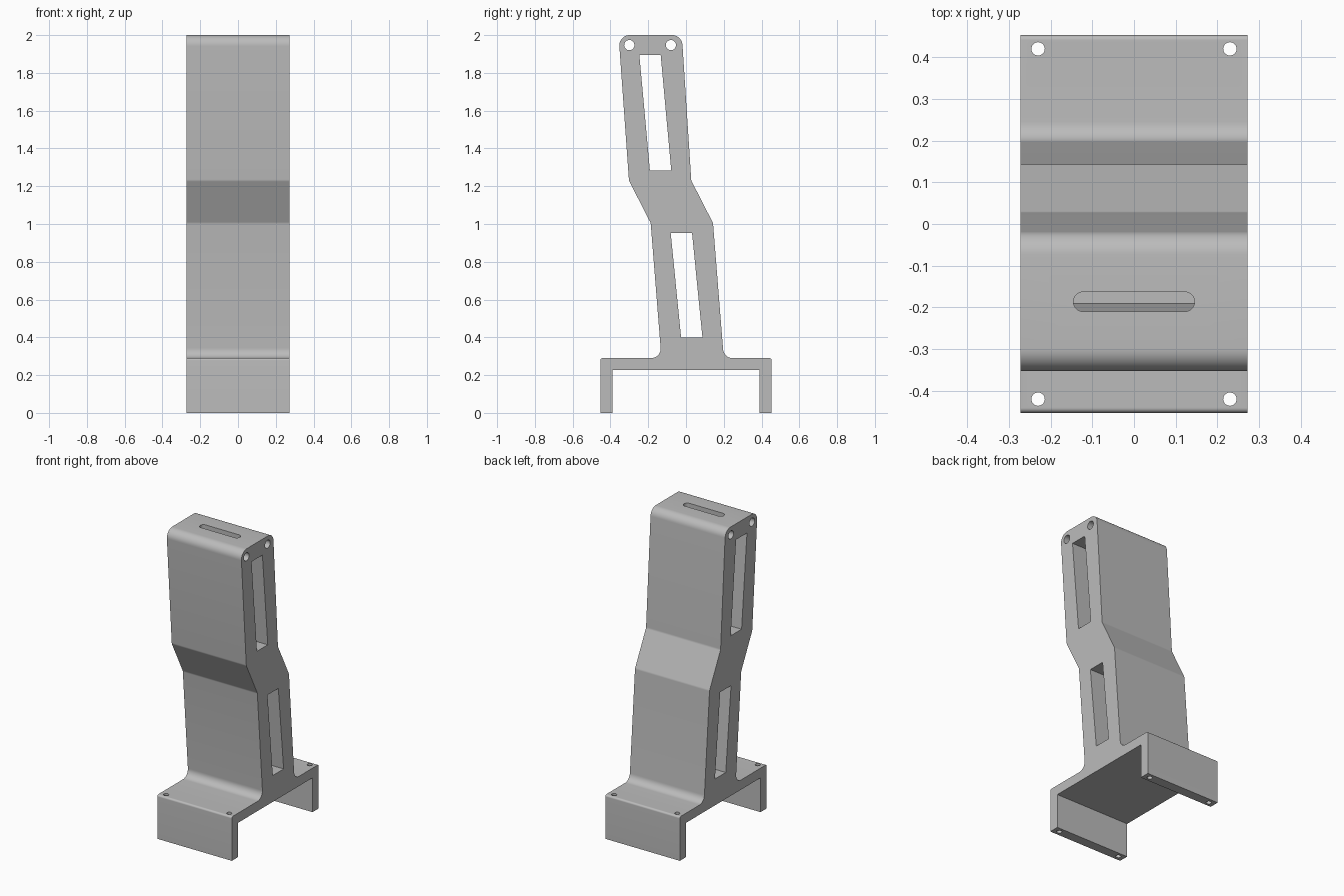
import bpy, bmesh, math
from mathutils import Vector

cube = bpy.data.objects.get("Cube")
if cube:
    bpy.data.objects.remove(cube, do_unlink=True)

HALF_W = 0.272

grey = bpy.data.materials.new("plain grey")
grey.use_nodes = True
grey.diffuse_color = (0.5, 0.5, 0.5, 1)
grey.node_tree.nodes["Principled BSDF"].inputs["Base Color"].default_value = (0.5, 0.5, 0.5, 1)


def fillet(points, steps=10):
    """Round each (a, b, radius) corner of a closed outline."""
    out = []
    for i, (a, b, r) in enumerate(points):
        p = Vector((a, b))
        if r == 0:
            out.append(p)
            continue
        d1 = (Vector(points[i - 1][:2]) - p).normalized()
        d2 = (Vector(points[(i + 1) % len(points)][:2]) - p).normalized()
        half = d1.angle(d2) / 2
        centre = p + (d1 + d2).normalized() * r / math.sin(half)
        start = p + d1 * r / math.tan(half) - centre
        end = p + d2 * r / math.tan(half) - centre
        sweep = math.pi - 2 * half
        for k in range(steps + 1):
            t = k / steps
            v = start * math.sin((1 - t) * sweep) + end * math.sin(t * sweep)
            out.append(centre + v / math.sin(sweep))
    return out


def circle(a, b, r, n=32):
    return [(a + r * math.cos(math.tau * i / n), b + r * math.sin(math.tau * i / n))
            for i in range(n)]


def prism(name, outline, axis, low, high):
    """Extrude an outline along x (outline in y, z) or along z (outline in x, y)."""
    bm = bmesh.new()
    place = (lambda a, b: (low, a, b)) if axis == "x" else (lambda a, b: (a, b, low))
    face = bm.faces.new([bm.verts.new(place(a, b)) for a, b in outline])
    grown = bmesh.ops.extrude_face_region(bm, geom=[face])["geom"]
    offset = (high - low, 0, 0) if axis == "x" else (0, 0, high - low)
    bmesh.ops.translate(bm, vec=offset,
                        verts=[g for g in grown if isinstance(g, bmesh.types.BMVert)])
    bmesh.ops.recalc_face_normals(bm, faces=bm.faces)
    mesh = bpy.data.meshes.new(name)
    bm.to_mesh(mesh)
    bm.free()
    mesh.materials.append(grey)
    obj = bpy.data.objects.new(name, mesh)
    bpy.context.collection.objects.link(obj)
    return obj


# Side profile: straddling base, leaning post with a kink, rounded top
profile = [
    (-0.453, 0, 0), (-0.388, 0, 0), (-0.388, 0.226, 0), (0.388, 0.226, 0),
    (0.388, 0, 0), (0.453, 0, 0), (0.453, 0.29, 0.012), (0.2, 0.29, 0.05),
    (0.143, 1.005, 0.03), (0.028, 1.23, 0.03), (-0.022, 2.0, 0.055),
    (-0.357, 2.0, 0.055), (-0.302, 1.23, 0.03), (-0.187, 1.005, 0.03),
    (-0.13, 0.29, 0.05), (-0.453, 0.29, 0.012),
]
stand = prism("bracket_stand", fillet(profile), "x", -HALF_W, HALF_W)

# Windows and pin holes through the sides
side_holes = [
    [(-0.247, 1.895), (-0.134, 1.895), (-0.078, 1.282), (-0.191, 1.282)],
    [(-0.081, 0.952), (0.032, 0.952), (0.087, 0.4), (-0.026, 0.4)],
    circle(-0.3, 1.947, 0.027),
    circle(-0.08, 1.947, 0.027),
]
cutters = [prism("side_cutter", o, "x", -0.4, 0.4) for o in side_holes]

# Screw holes down through the legs
for x in (-0.23, 0.23):
    for y in (-0.42, 0.42):
        cutters.append(prism("screw_cutter", circle(x, y, 0.016), "z", -0.1, 0.4))

# Rounded slot from the top into the upper window
slot = fillet([(-0.145, -0.21, 0.0232), (0.145, -0.21, 0.0232),
               (0.145, -0.163, 0.0232), (-0.145, -0.163, 0.0232)])
cutters.append(prism("slot_cutter", slot, "z", 1.8, 2.1))

bpy.context.view_layer.objects.active = stand
for cutter in cutters:
    cutter.hide_render = True
    mod = stand.modifiers.new("cut", "BOOLEAN")
    mod.operation = "DIFFERENCE"
    mod.solver = "EXACT"
    mod.object = cutter
    bpy.ops.object.modifier_apply(modifier=mod.name)
    bpy.data.objects.remove(cutter, do_unlink=True)

# Smooth fillets, crisp corners
bpy.ops.object.select_all(action="DESELECT")
stand.select_set(True)
bpy.ops.object.shade_smooth_by_angle(angle=math.radians(30))
